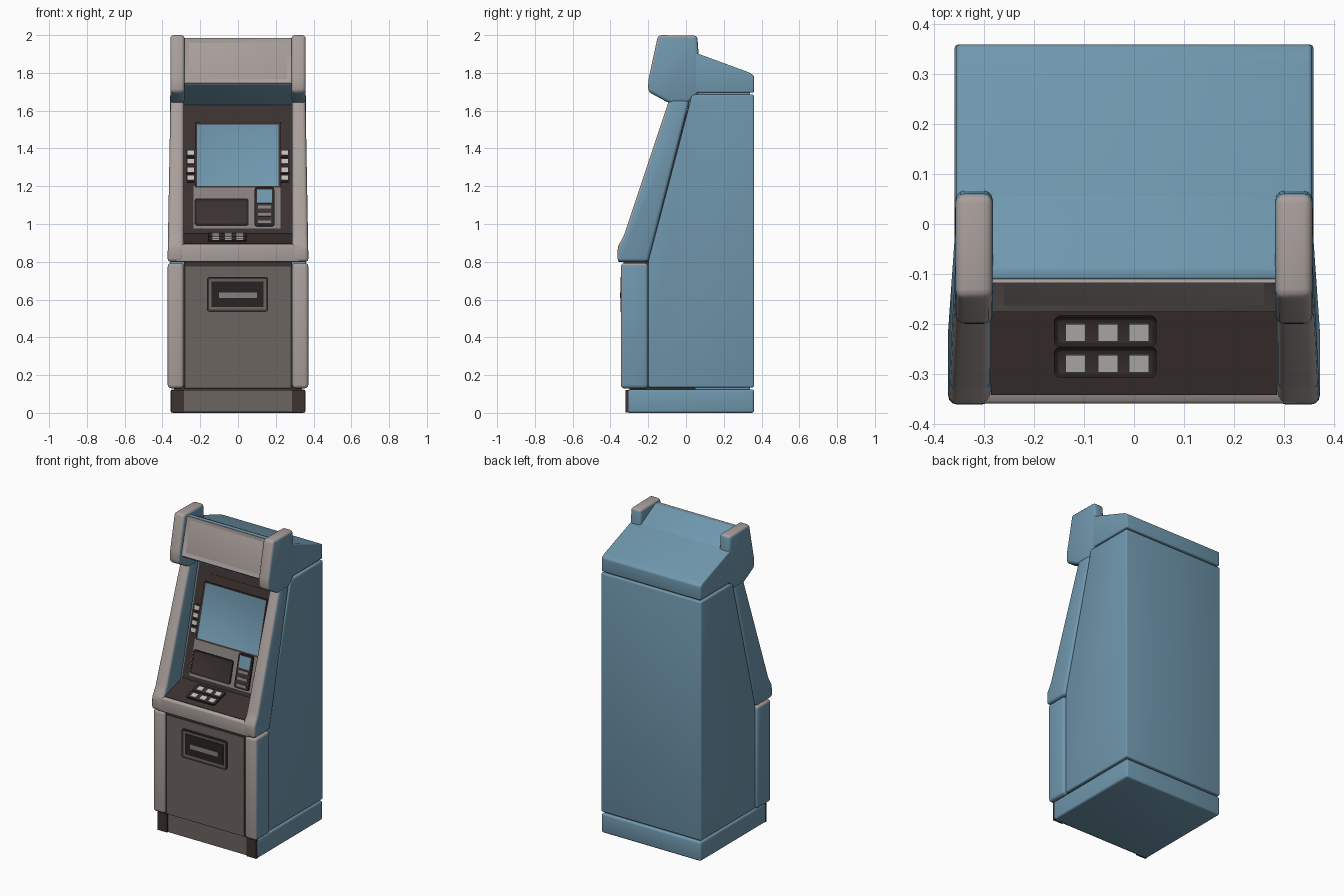
import bpy, bmesh
from mathutils import Vector

cube = bpy.data.objects.get("Cube")
if cube:
    bpy.data.objects.remove(cube, do_unlink=True)


def material(name, r, g, b):
    m = bpy.data.materials.new(name)
    m.use_nodes = True
    m.diffuse_color = (r, g, b, 1)
    m.node_tree.nodes["Principled BSDF"].inputs["Base Color"].default_value = (r, g, b, 1)
    return m


BLUE = material("steel_blue", 0.16, 0.31, 0.42)
BEIGE = material("warm_grey", 0.40, 0.35, 0.33)
DOOR = material("door_grey", 0.15, 0.13, 0.12)
DARK = material("dark_brown", 0.045, 0.033, 0.03)
BLACK = material("charcoal", 0.022, 0.017, 0.016)
PANEL = material("panel_grey", 0.24, 0.22, 0.21)
KEY = material("key_grey", 0.55, 0.53, 0.51)
parts = []


def finish(bm, name, mats):
    mesh = bpy.data.meshes.new(name)
    bm.to_mesh(mesh)
    bm.free()
    for m in mats:
        mesh.materials.append(m)
    ob = bpy.data.objects.new(name, mesh)
    bpy.context.collection.objects.link(ob)
    parts.append(ob)
    return ob


def prism(name, profile, x0, x1, mats, bevel=0.0, rule=None, warp=None):
    """Extrude a (y, z) profile from x0 to x1, round it, colour faces by normal."""
    bm = bmesh.new()
    rings = [[bm.verts.new((x, y, z)) for y, z in profile] for x in (x0, x1)]
    bm.faces.new(rings[0])
    bm.faces.new(rings[1][::-1])
    n = len(profile)
    for i in range(n):
        j = (i + 1) % n
        bm.faces.new((rings[0][i], rings[1][i], rings[1][j], rings[0][j]))
    if warp:
        for v in bm.verts:
            v.co.x = warp(v.co)
    bmesh.ops.recalc_face_normals(bm, faces=bm.faces)
    if bevel:
        bmesh.ops.bevel(bm, geom=bm.edges[:], offset=bevel, offset_type='OFFSET',
                        segments=3, profile=0.5, affect='EDGES', clamp_overlap=True)
    bm.normal_update()
    if rule:
        for f in bm.faces:
            f.material_index = int(rule(f.normal))
    return finish(bm, name, mats)


def box(name, x, y, z, mat, bevel=0.0):
    prof = [(y[0], z[0]), (y[1], z[0]), (y[1], z[1]), (y[0], z[1])]
    return prism(name, prof, x[0], x[1], [mat], bevel)


def slab(name, x0, x1, p0, p1, t, mats, border=0.0, sink=0.0, back=0.012, bevel=0.0):
    """Plate lying on the (y, z) line p0-p1; an optional inset face takes mats[1]."""
    a, b = Vector((0, *p0)), Vector((0, *p1))
    u = (b - a).normalized()
    n = Vector((0, -u.z, u.y))
    bm = bmesh.new()
    lo, hi = [[bm.verts.new(p + n * d + Vector((x, 0, 0)))
               for x, p in ((x0, a), (x1, a), (x1, b), (x0, b))] for d in (-back, t)]
    front = bm.faces.new(hi)
    bm.faces.new(lo[::-1])
    for i in range(4):
        j = (i + 1) % 4
        bm.faces.new((lo[i], lo[j], hi[j], hi[i]))
    bmesh.ops.recalc_face_normals(bm, faces=bm.faces)
    if bevel:
        edges = [e for e in bm.edges if e not in front.edges
                 and (e.verts[0] in hi) != (e.verts[1] in hi)]
        bmesh.ops.bevel(bm, geom=edges, offset=bevel, segments=3, profile=0.5, affect='EDGES')
        bm.normal_update()
        front = max(bm.faces, key=lambda f: f.normal.dot(n))
    if border:
        bmesh.ops.inset_individual(bm, faces=[front], thickness=border, depth=-sink)
        front.material_index = 1
    return finish(bm, name, mats)


def on_line(a, b):
    """Return a function giving the point at height z on the line a-b."""
    return lambda z: (a[0] + (b[0] - a[0]) * (z - a[1]) / (b[1] - a[1]), z)


def frame_rule(n):
    return max(-n.y, n.z) > 0.6


# Plinth
box("plinth", (-0.357, 0.357), (-0.31, 0.36), (0, 0.125), BLUE, 0.012)
slab("plinth_front", -0.29, 0.29, (-0.31, 0.005), (-0.31, 0.122), 0.004, [DOOR])
for side, sx in (("left", 1), ("right", -1)):
    slab(side + "_plinth_post", sx * 0.32 - 0.035, sx * 0.32 + 0.035,
         (-0.312, 0.003), (-0.312, 0.122), 0.008, [DARK])

# Cabinet and the narrower core seen in the grooves
prism("cabinet", [(-0.2, 0.135), (0.36, 0.135), (0.36, 1.685), (0.03, 1.685),
                  (0.02, 1.64), (-0.2, 0.8)], -0.36, 0.36, [BLUE], 0.008)
box("groove_core", (-0.34, 0.34), (0.05, 0.34), (0.1, 1.75), BLUE)
box("groove_core_front", (-0.34, 0.34), (-0.3, 0.05), (0.1, 0.2), DARK)

# Lower door with its slot
box("door", (-0.287, 0.287), (-0.33, -0.19), (0.13, 0.8), DARK)
slab("door_panel", -0.278, 0.278, (-0.33, 0.135), (-0.33, 0.775), 0.004, [DOOR])
slab("slot_surround", -0.165, 0.16, (-0.334, 0.535), (-0.334, 0.72), 0.012,
     [DARK, DOOR], 0.012, 0.003, bevel=0.015)
slab("slot_recess", -0.14, 0.135, (-0.342, 0.56), (-0.342, 0.695), 0.003, [BLACK])
slab("slot", -0.1, 0.1, (-0.345, 0.608), (-0.345, 0.637), 0.004, [PANEL])

# Console lip and deck
prism("console", [(-0.36, 0.8), (-0.36, 0.885), (-0.345, 0.892), (-0.155, 0.95), (-0.19, 0.8)],
      -0.33, 0.33, [BLUE, BEIGE], 0.006, frame_rule)
deck = on_line((-0.345, 0.892), (-0.155, 0.95))
slab("console_deck", -0.287, 0.287, deck(0.893), deck(0.95), 0.003, [DARK])

# Side frames: lower strip, sloped upright and head cheek, on both sides
head_profile = [(-0.09, 1.64), (-0.2, 1.70), (-0.2, 1.76), (-0.148, 2.0), (0.06, 1.997),
                (0.068, 1.88), (0.068, 1.69), (0.01, 1.64)]
upright_profile = [(-0.362, 0.8), (-0.362, 0.88), (-0.33, 0.935), (-0.088, 1.66),
                   (0.02, 1.66), (-0.2, 0.8)]
strip_profile = [(-0.345, 0.13), (-0.2, 0.13), (-0.2, 0.793), (-0.345, 0.793)]
for side, s in (("left", 1), ("right", -1)):
    prism(side + "_lower_strip", strip_profile, s * 0.287, s * 0.372,
          [BLUE, BEIGE], 0.018, frame_rule)
    prism(side + "_upright", upright_profile, s * 0.287, s * 0.373, [BLUE, BEIGE], 0.018, frame_rule,
          lambda c: c.x if abs(c.x) < 0.3 else s * (0.373 - 0.018 * (c.z - 0.8)))
    prism(side + "_head_cheek", head_profile, s * 0.283, s * 0.358,
          [BLUE, BEIGE], 0.018, frame_rule)

# Head: roof, centre block and lit sign
prism("roof", [(0.03, 1.695), (0.36, 1.695), (0.36, 1.785), (0.335, 1.802), (0.055, 1.905),
               (0.03, 1.905)], -0.357, 0.357, [BLUE], 0.008)
prism("head_centre", [(-0.17, 1.74), (-0.11, 1.985), (-0.09, 1.985), (0.06, 1.903),
                      (0.06, 1.69), (0.03, 1.62)], -0.29, 0.29, [BLUE, BEIGE], 0.005,
      lambda n: -n.y > 0.75)
face = on_line((-0.17, 1.74), (-0.11, 1.985))
slab("sign", -0.284, 0.284, face(1.745), face(1.982), 0.008, [BEIGE, BLUE], 0.05, 0.012, back=0.02)

# Sloped control panel and screen
slope = on_line((-0.2, 0.8), (0.02, 1.64))
slab("control_panel", -0.287, 0.287, slope(0.93), slope(1.63), 0.004, [DARK])
slab("screen_hood", -0.2, 0.23, slope(1.535), slope(1.585), 0.007, [DARK])
slab("screen", -0.228, 0.225, slope(1.19), slope(1.535), 0.014, [DARK, BLUE], 0.014, 0.005)
slab("service_plate", -0.236, 0.226, slope(0.975), slope(1.2), 0.009, [PANEL])
slab("cash_tray", -0.23, 0.056, slope(0.99), slope(1.132), 0.016, [BLACK, DARK], 0.01, 0.004,
     bevel=0.012)

# Card reader
slab("card_reader", 0.088, 0.192, slope(0.985), slope(1.19), 0.018, [BLACK, DARK], 0.01, 0.003,
     bevel=0.012)
slab("card_reader_window", 0.1, 0.18, slope(1.105), slope(1.178), 0.02, [BLUE])
for i, z in enumerate((1.005, 1.045, 1.085)):
    slab(f"card_slot_{i + 1}", 0.105, 0.175, slope(z - 0.008), slope(z + 0.008), 0.022, [PANEL])

# Screen side buttons
for side, x in (("left", 0.247), ("right", -0.25)):
    for i in range(4):
        z = 1.24 + 0.044 * i
        slab(f"{side}_button_base_{i + 1}", x - 0.025, x + 0.025, slope(z - 0.02), slope(z + 0.02),
             0.009, [BLACK], bevel=0.006)
        slab(f"{side}_button_{i + 1}", x - 0.017, x + 0.017, slope(z - 0.012), slope(z + 0.012),
             0.016, [KEY])

# Keypad trays with three keys each
def deck_y(y):
    return (y, 0.892 + (y + 0.345) * 0.305)


for row, y in enumerate((-0.275, -0.213)):
    slab(f"key_tray_{row + 1}", -0.16, 0.045, deck_y(y - 0.03), deck_y(y + 0.03), 0.012,
         [BLACK, DARK], 0.008, 0.004, bevel=0.012)
    for col, x in enumerate((-0.117, -0.052, 0.01)):
        slab(f"key_{row + 1}_{col + 1}", x - 0.02, x + 0.02, deck_y(y - 0.018), deck_y(y + 0.016),
             0.015, [KEY])

# Smooth shading with sharp edges kept
for ob in bpy.context.selected_objects:
    ob.select_set(False)
for ob in parts:
    ob.select_set(True)
bpy.context.view_layer.objects.active = parts[0]
bpy.ops.object.shade_smooth_by_angle()
